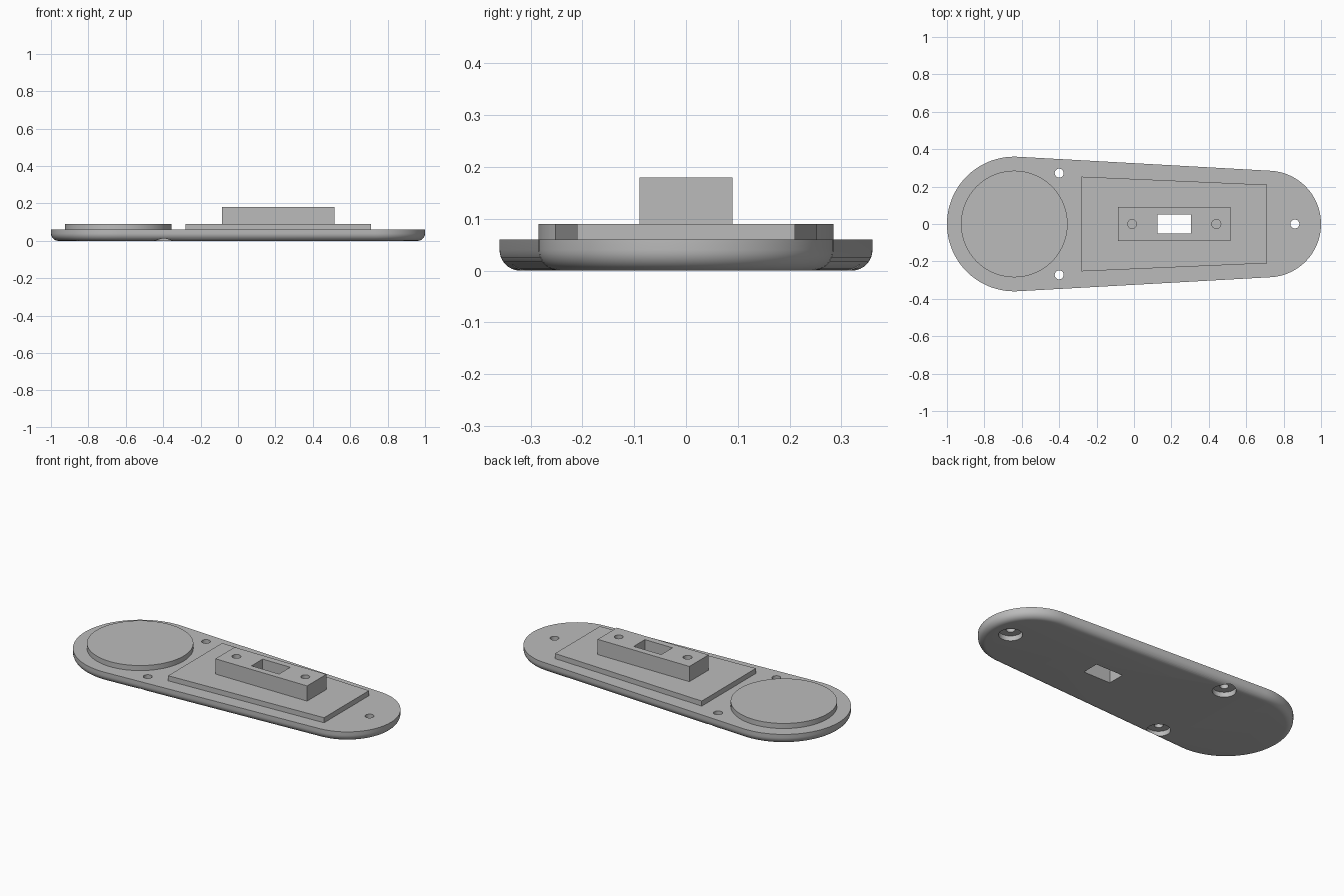
import bpy
import bmesh
from math import sin, cos, pi, asin, radians

cube = bpy.data.objects.get("Cube")
if cube:
    bpy.data.objects.remove(cube, do_unlink=True)

grey = bpy.data.materials.new("plain_grey")
grey.use_nodes = True
grey.diffuse_color = (0.5, 0.5, 0.5, 1)
shader = next(n for n in grey.node_tree.nodes if n.type == 'BSDF_PRINCIPLED')
shader.inputs["Base Color"].default_value = (0.5, 0.5, 0.5, 1)


def loft(name, layers):
    """Closed solid through equal-length outlines; layers are (z, points)."""
    bm = bmesh.new()
    rings = [[bm.verts.new((x, y, z)) for x, y in pts] for z, pts in layers]
    for low, high in zip(rings, rings[1:]):
        for i in range(len(low)):
            j = (i + 1) % len(low)
            bm.faces.new((low[i], low[j], high[j], high[i]))
    bm.faces.new(rings[0][::-1])
    bm.faces.new(rings[-1])
    bmesh.ops.recalc_face_normals(bm, faces=bm.faces[:])
    mesh = bpy.data.meshes.new(name)
    bm.to_mesh(mesh)
    bm.free()
    mesh.materials.append(grey)
    obj = bpy.data.objects.new(name, mesh)
    bpy.context.collection.objects.link(obj)
    return obj


def prism(name, pts, z0, z1):
    return loft(name, [(z0, pts), (z1, pts)])


def arc(cx, cy, r, start, end, steps):
    return [(cx + r * cos(start + (end - start) * i / steps),
             cy + r * sin(start + (end - start) * i / steps))
            for i in range(steps + 1)]


def circle(cx, cy, r, steps=48):
    return arc(cx, cy, r, 0, 2 * pi, steps)[:-1]


def box(x0, x1, half):
    return [(x0, -half), (x1, -half), (x1, half), (x0, half)]


def select(obj):
    bpy.ops.object.select_all(action='DESELECT')
    obj.select_set(True)
    bpy.context.view_layer.objects.active = obj


def cut(obj, cutters):
    select(obj)
    for cutter in cutters:
        mod = obj.modifiers.new("cut", 'BOOLEAN')
        mod.operation = 'DIFFERENCE'
        mod.solver = 'EXACT'
        mod.object = cutter
        bpy.ops.object.modifier_apply(modifier=mod.name)


# Tapered plate outline: two round ends joined by tangent lines
BIG_X, BIG_R, SMALL_X, SMALL_R = -0.64, 0.36, 0.715, 0.285
lean = pi / 2 - asin((BIG_R - SMALL_R) / (SMALL_X - BIG_X))


def plate_outline(inset):
    return (arc(SMALL_X, 0, SMALL_R - inset, -lean, lean, 40)
            + arc(BIG_X, 0, BIG_R - inset, lean, 2 * pi - lean, 48))


# Base plate with a rounded lower edge
FILLET = 0.04
layers = []
for step in range(9):
    a = step / 8 * pi / 2
    layers.append((FILLET * (1 - sin(a)), plate_outline(FILLET * (1 - cos(a)))))
layers = layers[::-1] + [(0.06, plate_outline(0))]
base = loft("base_plate", layers)

# Raised parts on top
disc = prism("round_pad", circle(BIG_X, 0, 0.285, 96), 0.06, 0.09)
pad = prism("tapered_pad", [(-0.28, -0.253), (0.71, -0.21), (0.71, 0.21), (-0.28, 0.253)],
            0.06, 0.09)
block = prism("mounting_block", box(-0.085, 0.515, 0.09), 0.09, 0.18)

# Cutters: slot through everything, countersunk plate holes, blind block holes
slot = prism("slot_cutter", box(0.125, 0.305, 0.052), -0.1, 0.3)
plate_cutters = [slot]
for x, y in ((-0.4, 0.272), (-0.4, -0.272), (0.86, 0)):
    plate_cutters.append(prism("hole_cutter", circle(x, y, 0.024, 32), -0.1, 0.2))
    plate_cutters.append(prism("counterbore_cutter", circle(x, y, 0.064), -0.1, 0.03))
block_cutters = [slot] + [prism("screw_cutter", circle(x, 0, 0.024, 32), 0.1, 0.3)
                          for x in (-0.01, 0.44)]

cut(base, plate_cutters)
cut(pad, [slot])
cut(block, block_cutters)
for cutter in set(plate_cutters + block_cutters):
    bpy.data.objects.remove(cutter, do_unlink=True)

for obj in (base, disc, pad, block):
    select(obj)
    bpy.ops.object.shade_smooth_by_angle(angle=radians(30))
